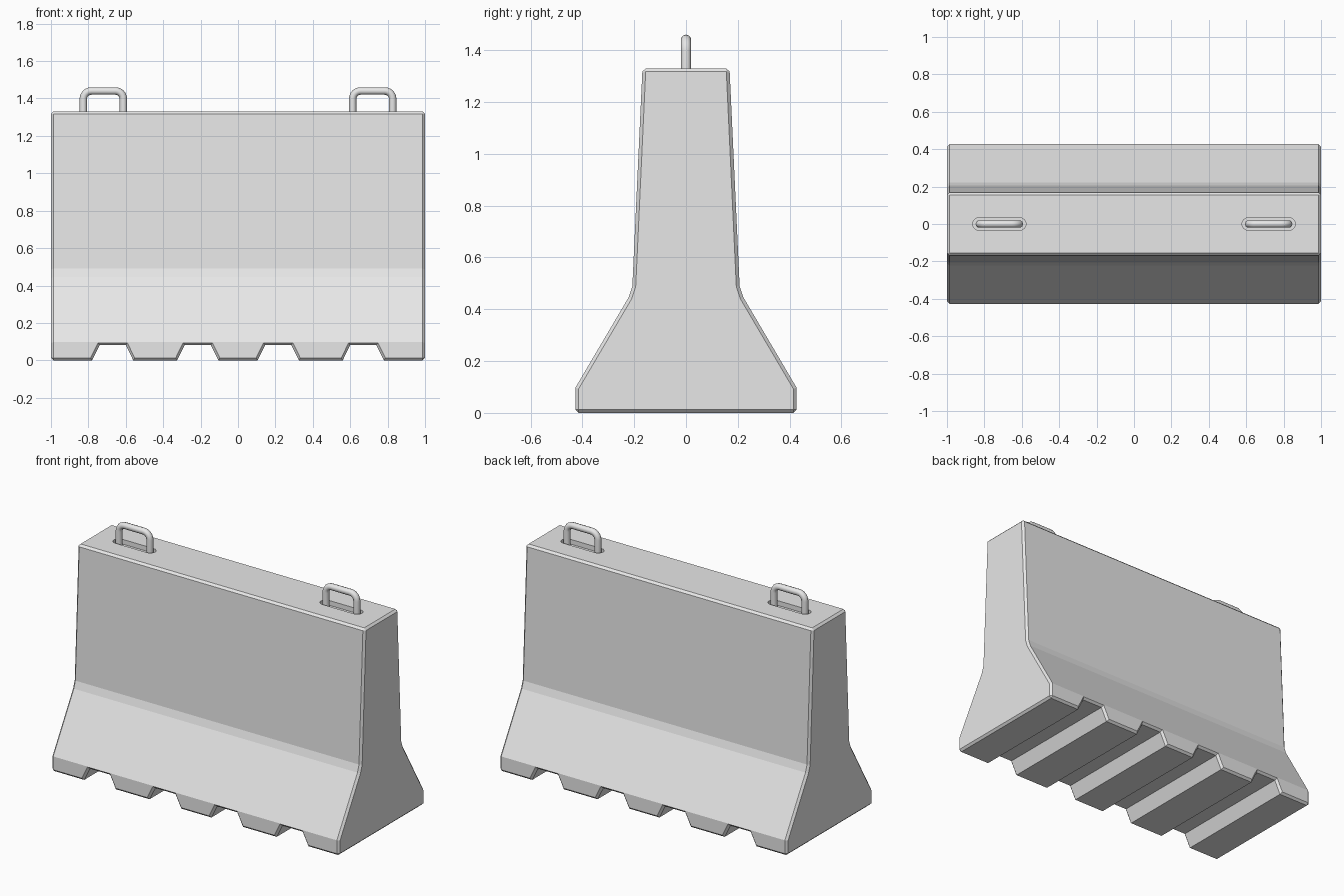
import bpy, bmesh, math

cube = bpy.data.objects.get("Cube")
if cube:
    bpy.data.objects.remove(cube, do_unlink=True)

# Single concrete grey
GREY = (0.8, 0.8, 0.8, 1)
concrete = bpy.data.materials.new("concrete grey")
concrete.use_nodes = True
concrete.diffuse_color = GREY
concrete.node_tree.nodes["Principled BSDF"].inputs["Base Color"].default_value = GREY


def prism(name, outlines, direction):
    """Closed solid: each planar outline extruded along direction."""
    bm = bmesh.new()
    for outline in outlines:
        face = bm.faces.new([bm.verts.new(p) for p in outline])
        ext = bmesh.ops.extrude_face_region(bm, geom=[face], use_keep_orig=True)
        verts = [g for g in ext["geom"] if isinstance(g, bmesh.types.BMVert)]
        bmesh.ops.translate(bm, verts=verts, vec=direction)
    bmesh.ops.recalc_face_normals(bm, faces=bm.faces)
    mesh = bpy.data.meshes.new(name)
    bm.to_mesh(mesh)
    bm.free()
    mesh.materials.append(concrete)
    obj = bpy.data.objects.new(name, mesh)
    bpy.context.collection.objects.link(obj)
    return obj


def apply_modifier(obj, kind, **settings):
    mod = obj.modifiers.new(kind.title(), kind)
    for key, value in settings.items():
        setattr(mod, key, value)
    with bpy.context.temp_override(object=obj, active_object=obj):
        bpy.ops.object.modifier_apply(modifier=mod.name)


def cut(obj, cutter):
    cutter.hide_render = True
    apply_modifier(obj, "BOOLEAN", operation="DIFFERENCE", solver="EXACT", object=cutter)
    bpy.data.objects.remove(cutter, do_unlink=True)


# Barrier body: half profile (y, z) mirrored, extruded along x
half = [(0.427, 0), (0.427, 0.097), (0.222, 0.445), (0.207, 0.49), (0.168, 1.33)]
profile = half + [(-y, z) for y, z in reversed(half)]
body = prism("barrier_body", [[(-1, y, z) for y, z in profile]], (2, 0, 0))

# Drainage notches running through the base
notches = [[(c - 0.13, -0.6, -0.04), (c + 0.13, -0.6, -0.04),
            (c + 0.07, -0.6, 0.081), (c - 0.07, -0.6, 0.081)]
           for c in (-0.67, -0.215, 0.215, 0.67)]
cut(body, prism("notch_cutter", notches, (0, 1.2, 0)))

# Chamfer the outer edges
apply_modifier(body, "BEVEL", width=0.013, segments=1, limit_method="ANGLE",
               angle_limit=math.radians(75), use_clamp_overlap=False)

# Rounded recesses around the lifting loops
HANDLE_X, SLOT_R, SLOT_HALF = 0.72, 0.033, 0.11
slots = []
for side in (-1, 1):
    outline = []
    for i in range(18):
        end = 1 if i < 9 else -1
        a = math.pi * ((i - (i >= 9)) / 8 - 0.5)
        outline.append((side * HANDLE_X + end * SLOT_HALF + SLOT_R * math.cos(a),
                        SLOT_R * math.sin(a), 1.3))
    slots.append(outline)
cut(body, prism("slot_cutter", slots, (0, 0, 0.1)))


def lifting_loop(name, x):
    """Bent steel bar with rounded shoulders, feet buried in the body."""
    w, top, r = 0.107, 1.44, 0.042
    path = [(-w, 1.28)]
    for end in (-1, 1):
        for i in range(7):
            t = math.pi / 2 * (i if end < 0 else 6 - i) / 6
            path.append((end * (w - r + r * math.cos(t)), top - r + r * math.sin(t)))
    path.append((w, 1.28))
    curve = bpy.data.curves.new(name, "CURVE")
    curve.dimensions = "3D"
    curve.bevel_depth = 0.02
    curve.bevel_resolution = 3
    curve.use_fill_caps = True
    spline = curve.splines.new("POLY")
    spline.points.add(len(path) - 1)
    for point, (px, pz) in zip(spline.points, path):
        point.co = (x + px, 0, pz, 1)
    spline.use_smooth = True
    curve.materials.append(concrete)
    bpy.context.collection.objects.link(bpy.data.objects.new(name, curve))


lifting_loop("right_lifting_loop", -HANDLE_X)
lifting_loop("left_lifting_loop", HANDLE_X)
